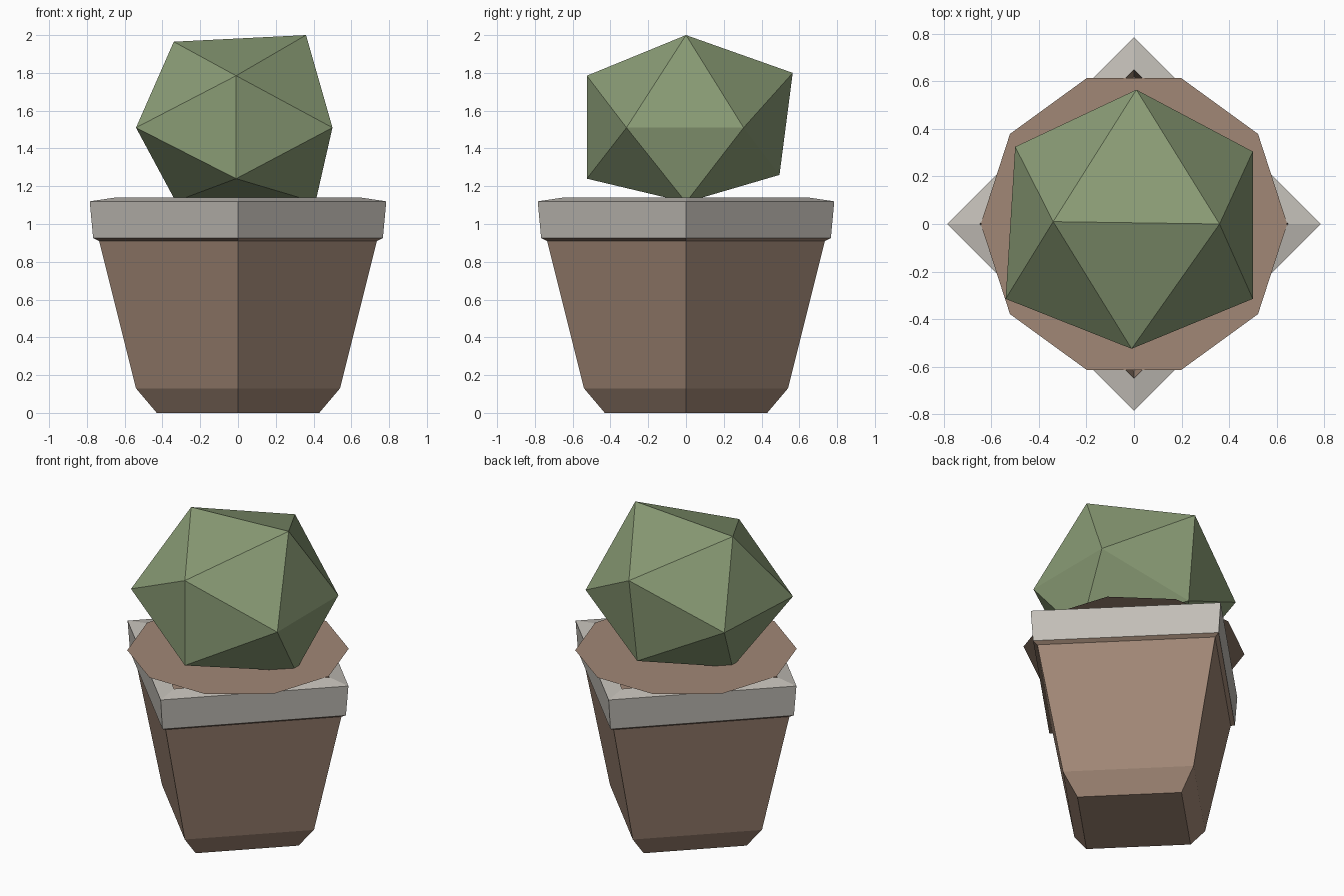
import bpy, bmesh
from math import cos, sin, tau

cube = bpy.data.objects.get("Cube")
if cube:
    bpy.data.objects.remove(cube, do_unlink=True)


def material(name, rgb):
    mat = bpy.data.materials.new(name)
    mat.use_nodes = True
    mat.diffuse_color = (*rgb, 1)
    mat.node_tree.nodes["Principled BSDF"].inputs["Base Color"].default_value = (*rgb, 1)
    return mat


brown = material("clay brown", (0.355, 0.243, 0.18))
grey = material("rim grey", (0.54, 0.515, 0.47))
green = material("cactus green", (0.253, 0.33, 0.178))


def finish(name, bm, mat):
    mesh = bpy.data.meshes.new(name)
    bm.to_mesh(mesh)
    bm.free()
    mesh.materials.append(mat)
    obj = bpy.data.objects.new(name, mesh)
    bpy.context.collection.objects.link(obj)
    return obj


def lathe(name, profile, sides, mat, cap_start=False, cap_end=False):
    """Sweep (radius, height) points around z, with a corner on +x."""
    bm = bmesh.new()
    rings = [[bm.verts.new((r * cos(tau * i / sides), r * sin(tau * i / sides), z))
              for i in range(sides)] for r, z in profile]
    for low, high in zip(rings, rings[1:]):
        for i in range(sides):
            j = (i + 1) % sides
            bm.faces.new((low[i], low[j], high[j], high[i]))
    if cap_start:
        bm.faces.new(rings[0][::-1])
    if cap_end:
        bm.faces.new(rings[-1])
    return finish(name, bm, mat)


# Square tapered pot, standing corner-forward
lathe("pot_body", [(0.43, 0), (0.54, 0.13), (0.735, 0.91), (0.767, 0.926)],
      4, brown, cap_start=True)
# Thick rim with a gently sloping top
lathe("pot_rim", [(0.767, 0.926), (0.785, 1.12), (0.65, 1.14)], 4, grey)
# Inside of the pot
lathe("pot_inside", [(0.65, 1.14), (0.62, 0.95)], 4, brown, cap_end=True)
# Flat ten-sided soil sheet
lathe("soil", [(0.645, 1.145)], 10, brown, cap_end=True)

# Slightly uneven twenty-sided cactus
corners = [
    (-0.34, 0.01, 1.965), (0.36, 0, 2.0), (-0.33, 0, 1.12), (0.41, 0, 1.115),
    (-0.01, -0.525, 1.785), (0.01, 0.565, 1.80), (-0.01, -0.525, 1.24), (0, 0.495, 1.26),
    (-0.54, -0.315, 1.51), (0.5, -0.315, 1.51), (-0.5, 0.325, 1.51), (0.5, 0.305, 1.51),
]
bm = bmesh.new()
for co in corners:
    bm.verts.new(co)
bmesh.ops.convex_hull(bm, input=bm.verts[:])
bmesh.ops.recalc_face_normals(bm, faces=bm.faces[:])
finish("cactus", bm, green)
